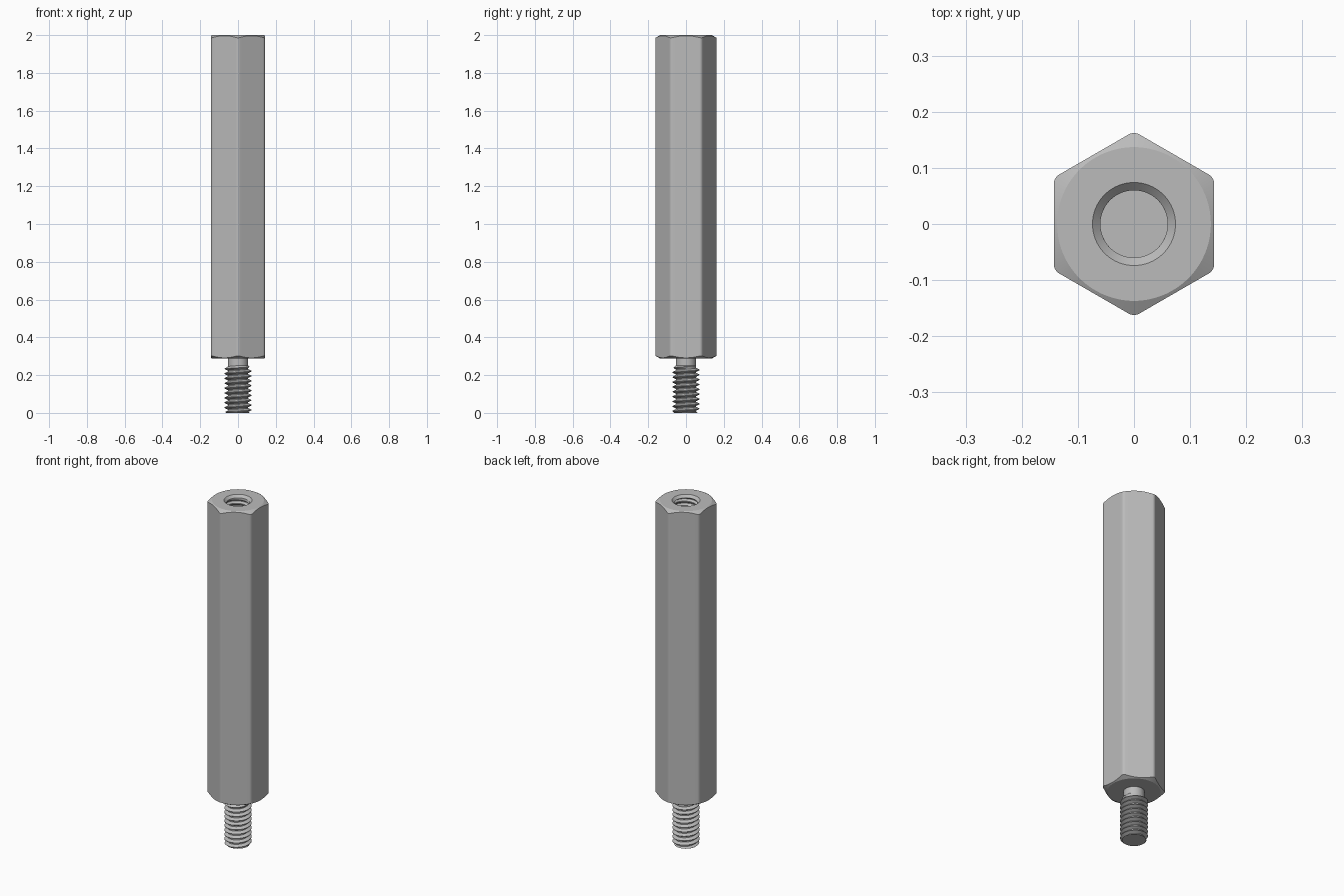
import bpy
import bmesh
from math import sin, cos, tan, pi, radians, atan2, hypot, ceil

if "Cube" in bpy.data.objects:
    bpy.data.objects.remove(bpy.data.objects["Cube"], do_unlink=True)

steel = bpy.data.materials.new("grey_steel")
steel.use_nodes = True
GREY = (0.5, 0.5, 0.5, 1)
steel.diffuse_color = GREY
bsdf = next(n for n in steel.node_tree.nodes if n.type == "BSDF_PRINCIPLED")
bsdf.inputs["Base Color"].default_value = GREY

TOP, SHOULDER = 2.0, 0.288      # ends of the hexagonal body
APOTHEM, ROUND = 0.143, 0.02    # half the width across flats, corner radius
FLAT = 0.137                    # radius where the end chamfers start
NECK, NECK_END = 0.054, 0.25
BORE, MOUTH = 0.06, 0.074
PITCH = 0.0257


def finish(name, bm, angle):
    mesh = bpy.data.meshes.new(name)
    bm.to_mesh(mesh)
    bm.free()
    obj = bpy.data.objects.new(name, mesh)
    bpy.context.collection.objects.link(obj)
    mesh.materials.append(steel)
    bpy.ops.object.select_all(action="DESELECT")
    obj.select_set(True)
    bpy.context.view_layer.objects.active = obj
    bpy.ops.object.shade_smooth_by_angle(angle=radians(angle))
    return obj


def hex_outline():
    """Rounded hexagon, corners on the y axis, anticlockwise."""
    points = []
    centre = (APOTHEM - ROUND) / cos(pi / 6)
    for side in range(6):
        corner = pi / 2 + side * pi / 3
        for step in range(7):
            a = corner + radians(-30 + 10 * step)
            points.append((centre * cos(corner) + ROUND * cos(a),
                           centre * sin(corner) + ROUND * sin(a)))
        # points along the flat, so the chamfer edge curves
        normal = corner + pi / 6
        half = APOTHEM * tan(pi / 6) - ROUND * tan(pi / 6)
        for step in range(1, 12):
            t = half * (step / 6 - 1)
            points.append((APOTHEM * cos(normal) - t * sin(normal),
                           APOTHEM * sin(normal) + t * cos(normal)))
    return points


def hex_body():
    outline = hex_outline()

    def circle(r, z):
        return [(r * cos(a), r * sin(a), z)
                for a in (atan2(y, x) for x, y in outline)]

    def chamfered(z, direction):
        return [(x, y, z + direction * (hypot(x, y) - FLAT) * tan(pi / 6))
                for x, y in outline]

    rings = [circle(BORE, TOP - (MOUTH - BORE)), circle(MOUTH, TOP),
             circle(FLAT, TOP), chamfered(TOP, -1),
             chamfered(SHOULDER, 1), circle(FLAT, SHOULDER),
             circle(NECK, SHOULDER), circle(NECK, NECK_END)]
    bm = bmesh.new()
    rows = [[bm.verts.new(p) for p in ring] for ring in rings]
    n = len(outline)
    for upper, lower in zip(rows, rows[1:]):
        for i in range(n):
            j = (i + 1) % n
            bm.faces.new((upper[i], lower[i], lower[j], upper[j]))
    return finish("hex_body", bm, 25)


def thread(name, root, crest, z0, z1, end_radius, inside=False, n=64):
    """Right-hand helical thread with a flat disc closing its lower end."""
    profile = [(0, 0), (0.2, 0), (0.54, 1), (0.66, 1)]
    turns = ceil((z1 - z0) / PITCH) + 3
    bm = bmesh.new()
    columns = []
    for i in range(n + 1):
        a = 2 * pi * i / n
        column = []
        for turn in range(turns):
            for offset, height in profile:
                z = z0 + PITCH * (turn + offset + i / n - 2)
                if z <= z0:
                    z, r = z0, end_radius
                elif z >= z1:
                    z, r = z1, root
                else:
                    r = min(root + (crest - root) * height,
                            end_radius + 1.2 * (z - z0),
                            root + 1.2 * (z1 - z))
                column.append(bm.verts.new((r * cos(a), r * sin(a), z)))
        columns.append(column)
    for left, right in zip(columns, columns[1:]):
        for m in range(len(left) - 1):
            bm.faces.new((left[m], right[m], right[m + 1], left[m + 1]))
    bmesh.ops.remove_doubles(bm, verts=bm.verts[:], dist=1e-5)
    # end disc
    rim = [v for v in bm.verts if abs(v.co.z - z0) < 1e-6]
    rim.sort(key=lambda v: -atan2(v.co.y, v.co.x))
    bm.faces.new(rim)
    if inside:
        bmesh.ops.reverse_faces(bm, faces=bm.faces[:])
    return finish(name, bm, 30)


hex_body()
thread("threaded_stud", NECK, 0.0714, 0, NECK_END, 0.062)
thread("threaded_bore", BORE, 0.0714, TOP - 0.42, TOP - (MOUTH - BORE),
       BORE, inside=True)
